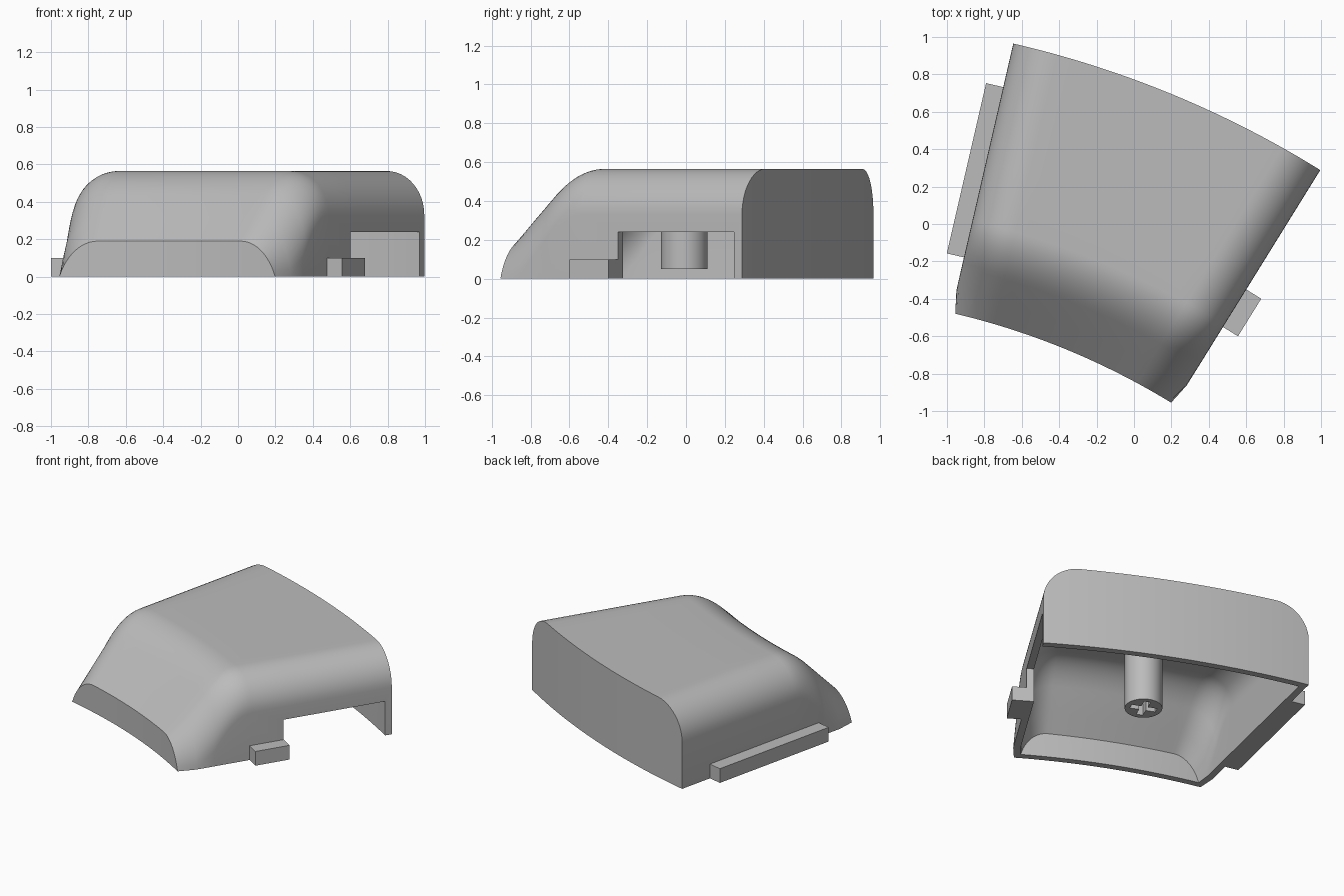
import bpy, bmesh, math
from mathutils import Vector, Matrix

if "Cube" in bpy.data.objects:
    bpy.data.objects.remove(bpy.data.objects["Cube"], do_unlink=True)

# The plan is a ring sector: a pivot, two radii and two bearings from +y
PIVOT = Vector((-1.868, -4.331, 0))
R_IN, R_OUT = 3.958, 5.435
A_LEFT, A_RIGHT = math.radians(13), math.radians(31.8)
H_FRONT, H_TOP, FILLET, WALL, BLEND = 0.19, 0.565, 0.235, 0.047, 0.13

grey = bpy.data.materials.new("plain grey")
grey.use_nodes = True
grey.diffuse_color = (0.5, 0.5, 0.5, 1)
grey.node_tree.nodes["Principled BSDF"].inputs["Base Color"].default_value = (0.5, 0.5, 0.5, 1)


def finish(name, bm):
    bmesh.ops.remove_doubles(bm, verts=bm.verts, dist=0.0002)
    bmesh.ops.recalc_face_normals(bm, faces=bm.faces)
    mesh = bpy.data.meshes.new(name)
    bm.to_mesh(mesh)
    bm.free()
    mesh.materials.append(grey)
    ob = bpy.data.objects.new(name, mesh)
    bpy.context.collection.objects.link(ob)
    return ob


def cut(ob, cutter):
    mod = ob.modifiers.new("cut", 'BOOLEAN')
    mod.operation, mod.solver, mod.object = 'DIFFERENCE', 'EXACT', cutter
    bpy.context.view_layer.objects.active = ob
    bpy.ops.object.modifier_apply(modifier=mod.name)
    bpy.data.objects.remove(cutter, do_unlink=True)


def smooth(ob):
    bpy.ops.object.select_all(action='DESELECT')
    ob.select_set(True)
    bpy.context.view_layer.objects.active = ob
    bpy.ops.object.shade_smooth_by_angle(angle=math.radians(30))


def roof(rho):
    """Height and slope of the sloped front running into the flat top."""
    s = rho - R_IN - (H_TOP - H_FRONT)
    if s <= -BLEND:
        return H_TOP + s, 1.0
    if s >= BLEND:
        return H_TOP, 0.0
    return H_TOP - (BLEND - s) ** 2 / (4 * BLEND), (BLEND - s) / (2 * BLEND)


def sector_solid(name, inset, floor):
    """Domed ring sector, shrunk by inset, closed at the floor height."""
    bm = bmesh.new()
    rad = FILLET - inset
    start, end = R_IN + inset, R_OUT - inset
    bend = R_IN + H_TOP - H_FRONT
    stations = [start, (start + bend - BLEND) / 2]
    stations += [bend - BLEND + 2 * BLEND * k / 10 for k in range(11)]
    stations += [bend + BLEND + (end - bend - BLEND) * k / 3 for k in (1, 2, 3)]
    n_arc, n_mid = 12, 16
    tops, bottoms = [], []
    for rho in stations:
        h, slope = roof(rho)
        stretch = math.sqrt(1 + slope * slope)
        h, drop = h - inset * stretch, rad * stretch
        phi0 = math.asin(max(0, 1 - h / drop))
        side = []
        for k in range(n_arc + 1):
            phi = phi0 + (math.pi / 2 - phi0) * k / n_arc
            side.append((inset + rad * (1 - math.cos(phi)), max(0, h - drop * (1 - math.sin(phi)))))
        left = [(A_LEFT + a / rho, z) for a, z in side]
        right = [(A_RIGHT - a / rho, z) for a, z in reversed(side)]
        a0, a1 = left[-1][0], right[0][0]
        middle = [(a0 + (a1 - a0) * k / n_mid, h) for k in range(1, n_mid)]
        row = left + middle + right
        place = lambda a, z: bm.verts.new(PIVOT + Vector((rho * math.sin(a), rho * math.cos(a), z)))
        tops.append([place(a, z) for a, z in row])
        bottoms.append([place(a, floor) for a, z in row])
    last = len(tops[0]) - 1
    for j in range(len(stations) - 1):
        for grid in (tops, bottoms):
            for i in range(last):
                bm.faces.new((grid[j][i], grid[j][i + 1], grid[j + 1][i + 1], grid[j + 1][i]))
        for i in (0, last):
            bm.faces.new((tops[j][i], tops[j + 1][i], bottoms[j + 1][i], bottoms[j][i]))
    for j in (0, -1):
        for i in range(last):
            bm.faces.new((tops[j][i], tops[j][i + 1], bottoms[j][i + 1], bottoms[j][i]))
    return finish(name, bm)


def side_box(name, bearing, along, across, height):
    """Box given by ranges along a bearing, across it (+ is clockwise) and in z."""
    bm = bmesh.new()
    bmesh.ops.create_cube(bm, size=1)
    ranges = (across, along, height)
    size = [b - a for a, b in ranges]
    mid = Vector([(a + b) / 2 for a, b in ranges])
    bm.transform(Matrix.Translation(PIVOT) @ Matrix.Rotation(-bearing, 4, 'Z')
                 @ Matrix.Translation(mid) @ Matrix.Diagonal((*size, 1)))
    return finish(name, bm)


# Hollow shell with an opening in the right-hand wall
shell = sector_solid("cap_shell", 0, 0)
cut(shell, sector_solid("cavity_cutter", WALL, -0.05))
cut(shell, side_box("opening_cutter", A_RIGHT, (4.684, R_OUT - WALL), (-0.09, 0.1), (-0.1, 0.24)))
smooth(shell)

# Locating tabs on both sides
side_box("long_side_tab", A_LEFT, (4.262, 5.196), (-0.094, 0.02), (0, 0.1))
side_box("short_side_tab", A_RIGHT, (4.448, 4.684), (-0.02, 0.094), (0, 0.1))

# Stem under the top, with a cross-shaped socket
MID, R_STEM = (A_LEFT + A_RIGHT) / 2, 4.675
bm = bmesh.new()
bmesh.ops.create_cone(bm, cap_ends=True, segments=48, radius1=0.12, radius2=0.12, depth=0.49)
centre = PIVOT + Vector((R_STEM * math.sin(MID), R_STEM * math.cos(MID), 0.295))
bm.transform(Matrix.Translation(centre))
stem = finish("stem", bm)
for long, wide in ((0.085, 0.022), (0.022, 0.085)):
    cut(stem, side_box("socket_cutter", MID, (R_STEM - long, R_STEM + long), (-wide, wide), (0, 0.26)))
smooth(stem)
